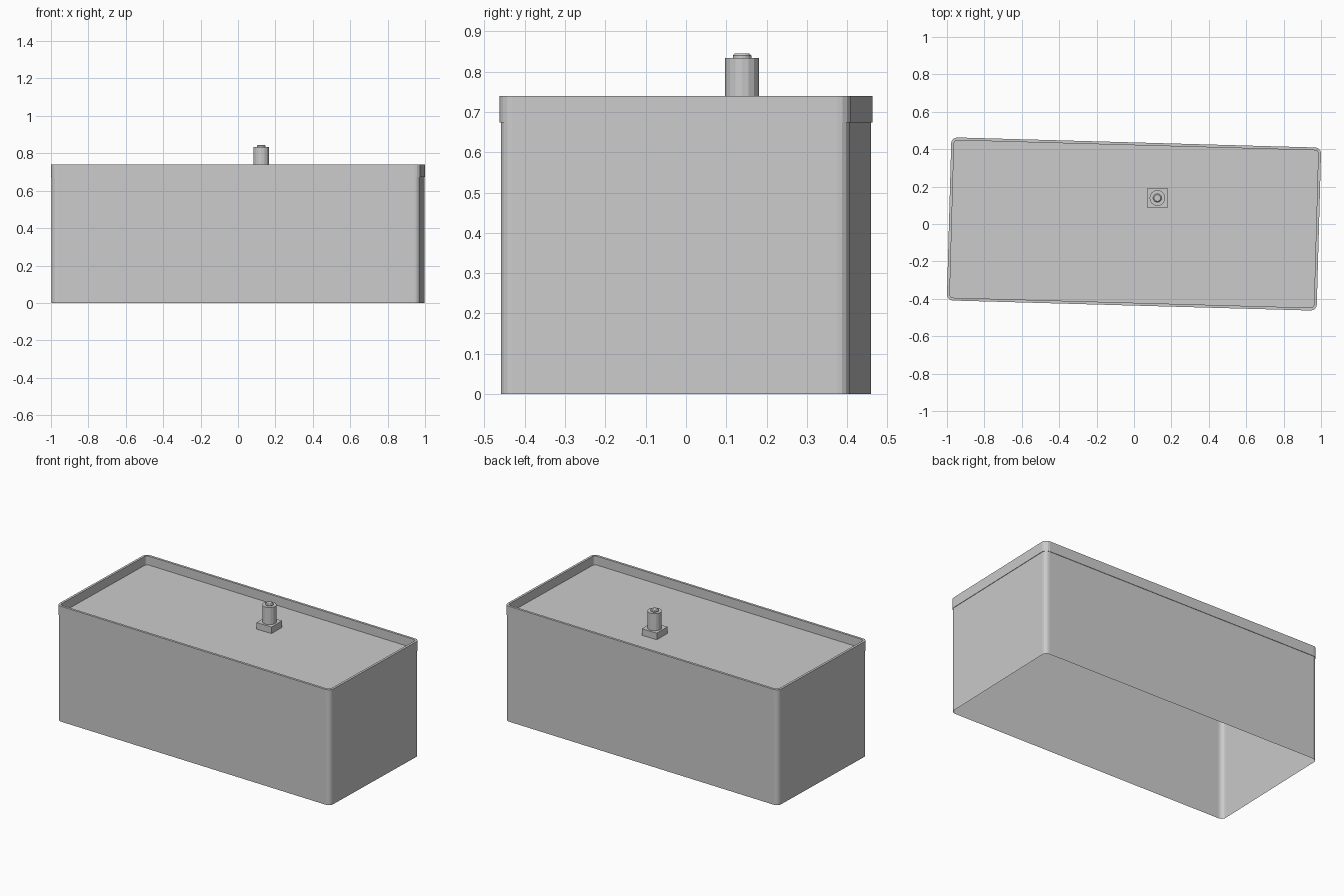
import bpy, bmesh
from math import sin, cos, pi, radians

cube = bpy.data.objects.get("Cube")
if cube:
    bpy.data.objects.remove(cube, do_unlink=True)

grey = bpy.data.materials.new("light_grey")
grey.use_nodes = True
grey.diffuse_color = (0.6, 0.6, 0.6, 1)
grey.node_tree.nodes["Principled BSDF"].inputs["Base Color"].default_value = (0.6, 0.6, 0.6, 1)

TILT = radians(-1.6)
HALF_X, HALF_Y, CORNER = 0.989, 0.436, 0.032
FLOOR_Z, LIP_Z, TOP_Z = 0.683, 0.674, 0.74
POST = (0.125, 0.139)


def rounded_loop(inset, z, steps=4):
    """Rounded rectangle outline, shrunk by inset, at height z."""
    r = CORNER - inset
    points = []
    for i, (sx, sy) in enumerate([(1, 1), (-1, 1), (-1, -1), (1, -1)]):
        for k in range(steps + 1):
            a = (i + k / steps) * pi / 2
            points.append((sx * (HALF_X - CORNER) + r * cos(a),
                           sy * (HALF_Y - CORNER) + r * sin(a), z))
    return points


def circle_loop(radius, z, sides=16):
    return [(radius * cos(2 * pi * k / sides), radius * sin(2 * pi * k / sides), z)
            for k in range(sides)]


def skin(name, loops, cap_end=False):
    """Join successive outlines with quads and optionally close the last one."""
    bm = bmesh.new()
    rings = [[bm.verts.new(p) for p in loop] for loop in loops]
    for low, high in zip(rings, rings[1:]):
        n = len(low)
        for i in range(n):
            j = (i + 1) % n
            bm.faces.new((low[i], low[j], high[j], high[i]))
    if cap_end:
        bm.faces.new(rings[-1])
    mesh = bpy.data.meshes.new(name)
    bm.to_mesh(mesh)
    bm.free()
    mesh.materials.append(grey)
    obj = bpy.data.objects.new(name, mesh)
    bpy.context.collection.objects.link(obj)
    return obj


# Open-bottomed case walls
case = skin("case_walls", [rounded_loop(0.003, 0), rounded_loop(0.003, LIP_Z)])

# Overhanging lid rim, running down inside to the recessed panel
lid = skin("lid", [rounded_loop(0.003, LIP_Z), rounded_loop(0, LIP_Z),
                   rounded_loop(0, TOP_Z), rounded_loop(0.015, TOP_Z),
                   rounded_loop(0.015, FLOOR_Z)], cap_end=True)
for part in (case, lid):
    part.rotation_euler.z = TILT

# Square block under the terminal
bpy.ops.mesh.primitive_cube_add(size=1, location=(*POST, FLOOR_Z + 0.021))
block = bpy.context.object
block.name = "terminal_block"
block.scale = (0.107, 0.107, 0.042)
block.data.materials.append(grey)

# Round post with a small tapered tip
post = skin("terminal_post", [circle_loop(0.042, 0.725), circle_loop(0.042, 0.834),
                              circle_loop(0.023, 0.834), circle_loop(0.023, 0.840),
                              circle_loop(0.018, 0.845)], cap_end=True)
post.location = (*POST, 0)
